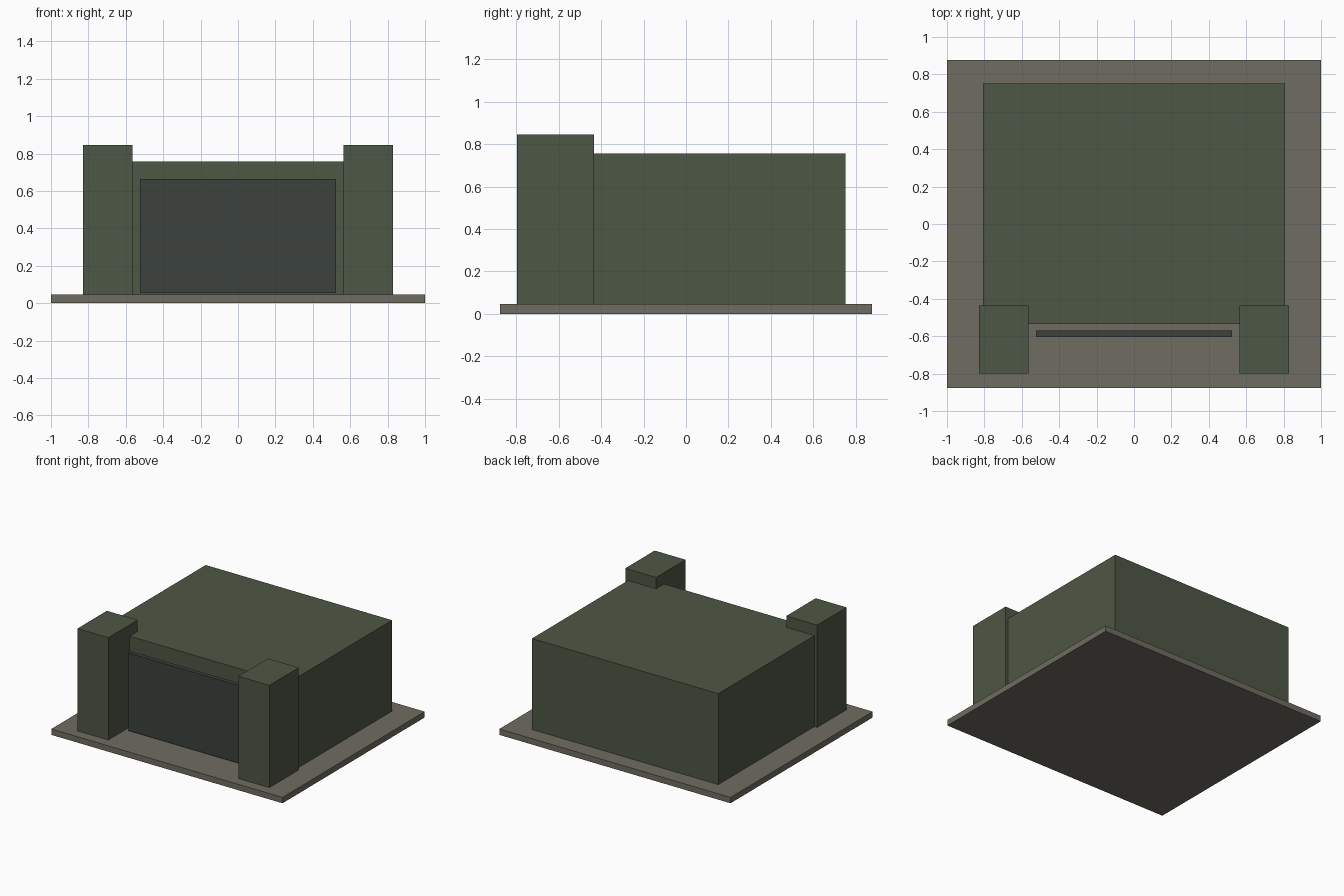
import bpy

if "Cube" in bpy.data.objects:
    bpy.data.objects.remove(bpy.data.objects["Cube"])


def material(name, rgb):
    m = bpy.data.materials.new(name)
    m.diffuse_color = (*rgb, 1.0)
    m.use_nodes = True
    m.node_tree.nodes["Principled BSDF"].inputs["Base Color"].default_value = m.diffuse_color
    return m


stone = material("grey stone", (0.162, 0.150, 0.122))
green = material("dark olive green", (0.076, 0.095, 0.060))
slate = material("dark slate", (0.045, 0.054, 0.048))


def box(name, x, y, z, mat):
    """Box from (min, max) ranges on each axis."""
    bpy.ops.mesh.primitive_cube_add(size=1, location=[sum(r) / 2 for r in (x, y, z)])
    ob = bpy.context.object
    ob.name = name
    ob.scale = [r[1] - r[0] for r in (x, y, z)]
    bpy.ops.object.transform_apply(location=True, rotation=False, scale=True)
    ob.data.materials.append(mat)
    return ob


# Ground slab
box("base_slab", (-1, 1), (-0.878, 0.878), (0, 0.046), stone)
# Main block
box("main_building", (-0.806, 0.806), (-0.534, 0.752), (0.046, 0.757), green)
# Door panel standing just in front of the block
box("front_door", (-0.523, 0.523), (-0.604, -0.570), (0.055, 0.663), slate)
# Pair of front pillars, mirrored across x
pillar = box("front_pillars", (0.563, 0.83), (-0.798, -0.435), (0.046, 0.846), green)
pillar.modifiers.new("mirror", 'MIRROR')
